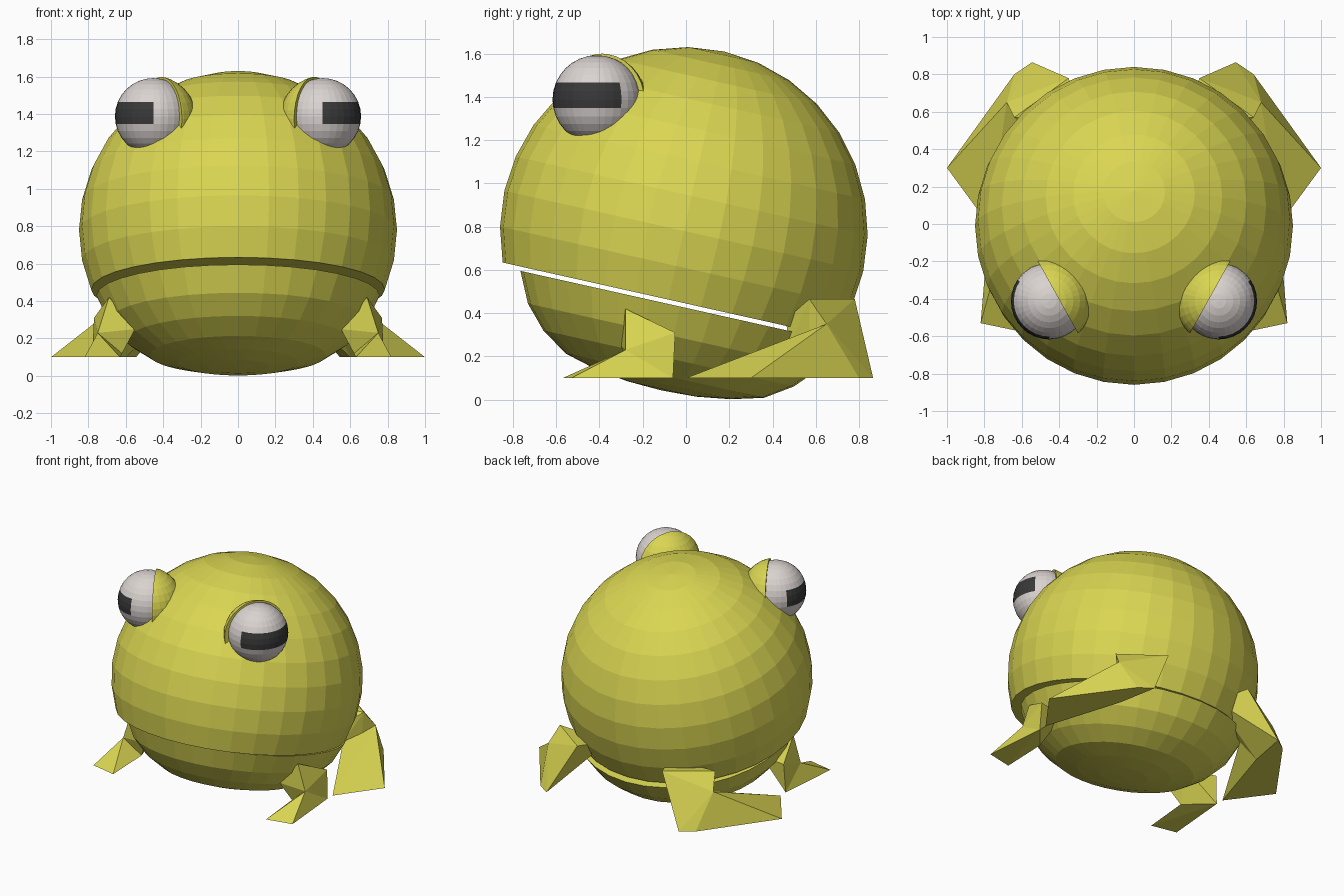
import bpy, bmesh, math
from mathutils import Matrix, Vector

if "Cube" in bpy.data.objects:
    bpy.data.objects.remove(bpy.data.objects["Cube"])


def material(name, rgb):
    m = bpy.data.materials.new(name)
    m.diffuse_color = (*rgb, 1)
    m.use_nodes = True
    m.node_tree.nodes["Principled BSDF"].inputs["Base Color"].default_value = m.diffuse_color
    return m


SKIN = material("yellow_green_skin", (0.70, 0.67, 0.085))
WHITE = material("eye_white", (0.70, 0.65, 0.63))
DARK = material("pupil_dark", (0.04, 0.04, 0.04))


def add_object(name, bm, mats):
    bmesh.ops.recalc_face_normals(bm, faces=bm.faces)
    me = bpy.data.meshes.new(name)
    bm.to_mesh(me)
    bm.free()
    ob = bpy.data.objects.new(name, me)
    for m in mats:
        me.materials.append(m)
    bpy.context.collection.objects.link(ob)
    return ob


def lathe(name, profile, matrix, segments=32):
    """Closed solid turned round z from (radius, height) points."""
    bm = bmesh.new()
    vs = [bm.verts.new((r, 0, z)) for r, z in profile]
    edges = [bm.edges.new(p) for p in zip(vs, vs[1:])]
    bmesh.ops.spin(bm, geom=vs + edges, cent=(0, 0, 0), axis=(0, 0, 1),
                   angle=2 * math.pi, steps=segments, use_merge=True)
    bmesh.ops.remove_doubles(bm, verts=bm.verts, dist=1e-4)
    bmesh.ops.holes_fill(bm, edges=[e for e in bm.edges if e.is_boundary], sides=0)
    bm.transform(matrix)
    return add_object(name, bm, [SKIN])


# Body: upper dome and shallow lower jaw, both tilted forward-up
tilt = Matrix.Translation((0, -0.01, 0.78)) @ Matrix.Rotation(math.radians(-12.6), 4, 'X')
R = 0.85
dome = [(R * math.cos(math.radians(a)), R * math.sin(math.radians(a)))
        for a in [-22.5 + 11.25 * i for i in range(11)]]
lathe("upper_body", dome, tilt)
jaw = [(0.757, -0.345), (0.69, -0.485), (0.594, -0.59), (0.47, -0.672),
       (0.32, -0.712), (0.165, -0.735), (0, -0.742)]
lathe("lower_body", jaw, tilt @ Matrix.Translation((0, 0.06, 0)))


# Eyes with a rectangular pupil, and the lids hugging their inner backs
def eye(side, label):
    centre = Vector((side * 0.453, -0.412, 1.387))
    bm = bmesh.new()
    bmesh.ops.create_uvsphere(bm, u_segments=32, v_segments=16, radius=0.205)
    for f in bm.faces:
        c = f.calc_center_median()
        lat = math.degrees(math.asin(c.z / c.length))
        azimuth = math.degrees(math.atan2(c.y, -c.x))  # 0 = outward
        if -11.25 < lat < 22.5 and -90 < azimuth < 33.75:
            f.material_index = 1
    bmesh.ops.scale(bm, vec=(side * -1, 1, 1), verts=bm.verts)
    bmesh.ops.translate(bm, vec=centre, verts=bm.verts)
    add_object(label + "_eye", bm, [WHITE, DARK])

    bm = bmesh.new()
    bmesh.ops.create_uvsphere(bm, u_segments=32, v_segments=16, radius=0.232)
    n = Vector((-side * 0.874, 0.486, 0))
    bmesh.ops.bisect_plane(bm, geom=bm.verts[:] + bm.edges[:] + bm.faces[:],
                           plane_co=n * 0.05, plane_no=n, clear_inner=True)
    bmesh.ops.holes_fill(bm, edges=[e for e in bm.edges if e.is_boundary], sides=0)
    bmesh.ops.translate(bm, vec=centre + Vector((0, 0, -0.014)), verts=bm.verts)
    add_object(label + "_eyelid", bm, [SKIN])


# Angular limbs, each a convex faceted block
def block(name, points, side):
    bm = bmesh.new()
    for x, y, z in points:
        bm.verts.new((side * x, y, z))
    res = bmesh.ops.convex_hull(bm, input=bm.verts)
    junk = [g for g in res["geom_interior"] if isinstance(g, bmesh.types.BMVert)]
    bmesh.ops.delete(bm, geom=junk, context='VERTS')
    add_object(name, bm, [SKIN])


hind_ankle = [(0.64, 0.80, 0.10), (0.60, 0.57, 0.10), (0.68, 0.65, 0.35), (0.53, 0.48, 0.25)]
hind_foot = hind_ankle + [(1.0, 0.30, 0.10), (0.78, 0.0, 0.10)]
hind_thigh = hind_ankle + [(0.545, 0.865, 0.10), (0.35, 0.78, 0.465), (0.64, 0.57, 0.465),
                           (0.25, 0.55, 0.44), (0.50, 0.46, 0.37)]
front_ankle = [(0.78, -0.06, 0.10), (0.62, -0.25, 0.12), (0.75, -0.28, 0.23)]
front_foot = front_ankle + [(0.82, -0.53, 0.10), (0.63, -0.57, 0.10)]
front_shin = front_ankle + [(0.69, -0.28, 0.42), (0.77, -0.05, 0.31), (0.55, -0.30, 0.25),
                            (0.55, -0.10, 0.30)]

for side, label in ((-1, "left"), (1, "right")):
    eye(side, label)
    block(label + "_hind_foot", hind_foot, side)
    block(label + "_hind_thigh", hind_thigh, side)
    block(label + "_front_foot", front_foot, side)
    block(label + "_front_shin", front_shin, side)
